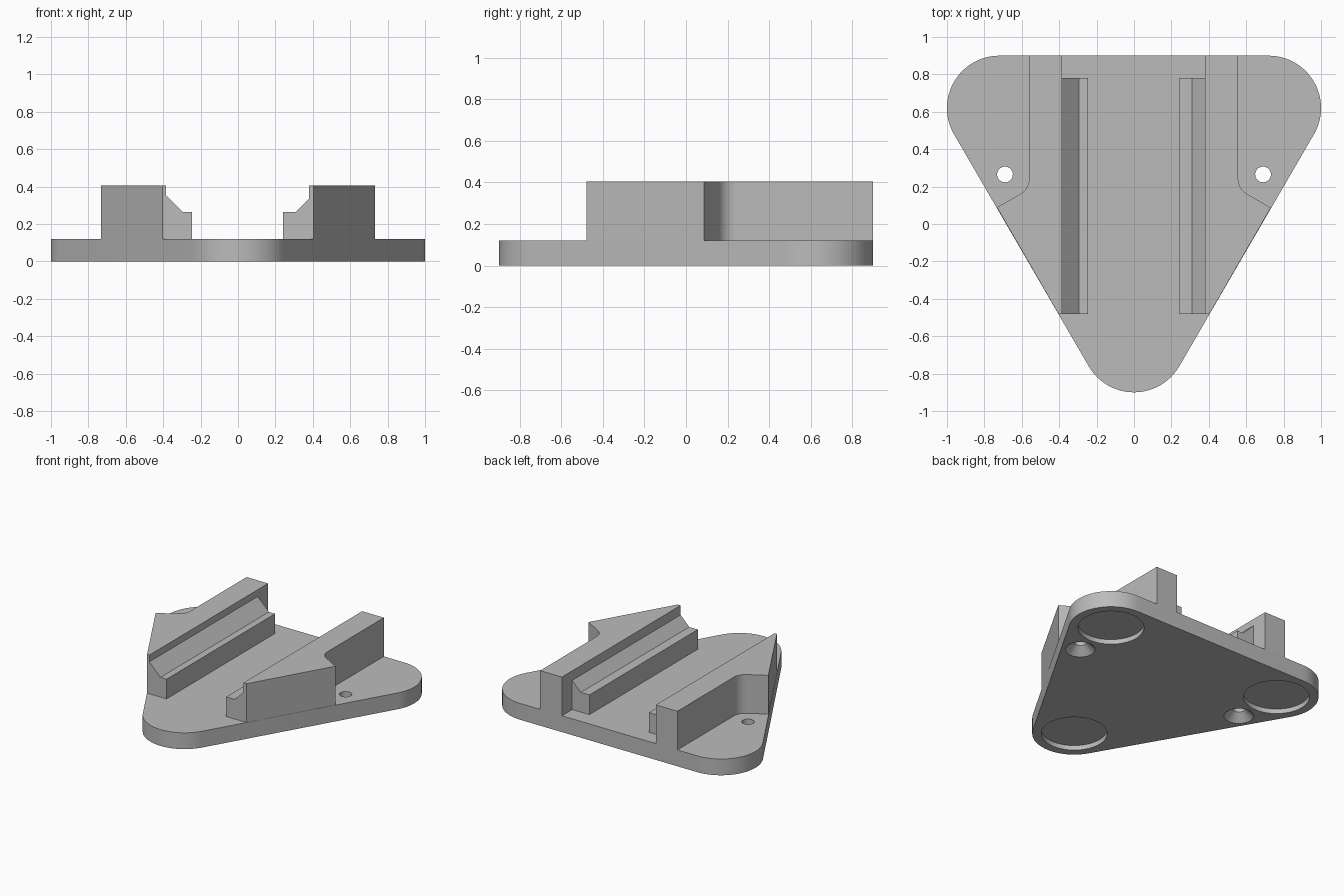
import bpy, bmesh, math

if "Cube" in bpy.data.objects:
    bpy.data.objects.remove(bpy.data.objects["Cube"], do_unlink=True)

grey = bpy.data.materials.new("plain grey")
grey.use_nodes = True
grey.diffuse_color = (0.5, 0.5, 0.5, 1)
grey.node_tree.nodes["Principled BSDF"].inputs["Base Color"].default_value = (0.5, 0.5, 0.5, 1)

PLATE_TOP = 0.12
WALL_TOP = 0.405
FRONT = -0.48
BACK = 0.9
CORNER_R = 0.28
CORNER_X, CORNER_Y = 0.72, 0.62
SLOPE = math.tan(math.radians(30))


def arc(cx, cy, r, start, end, steps):
    """Points along an arc, angles in degrees."""
    angles = [math.radians(start + (end - start) * i / steps) for i in range(steps + 1)]
    return [(cx + r * math.cos(a), cy + r * math.sin(a)) for a in angles]


def prism(name, points, offset):
    """Closed solid made by extruding a 3D outline along an offset."""
    bm = bmesh.new()
    face = bm.faces.new([bm.verts.new(p) for p in points])
    ext = bmesh.ops.extrude_face_region(bm, geom=[face])
    moved = [v for v in ext["geom"] if isinstance(v, bmesh.types.BMVert)]
    bmesh.ops.translate(bm, verts=moved, vec=offset)
    bmesh.ops.recalc_face_normals(bm, faces=bm.faces)
    return finish(name, bm)


def finish(name, bm):
    mesh = bpy.data.meshes.new(name)
    bm.to_mesh(mesh)
    bm.free()
    mesh.materials.append(grey)
    obj = bpy.data.objects.new(name, mesh)
    bpy.context.collection.objects.link(obj)
    return obj


def select_only(obj):
    bpy.ops.object.select_all(action="DESELECT")
    obj.select_set(True)
    bpy.context.view_layer.objects.active = obj


def drill(target, x, y, r_low, r_high, z_low, z_high):
    """Cut a round or tapered hole into the target."""
    bm = bmesh.new()
    bmesh.ops.create_cone(bm, cap_ends=True, segments=48, radius1=r_low, radius2=r_high,
                          depth=z_high - z_low)
    bmesh.ops.translate(bm, verts=bm.verts, vec=(x, y, (z_low + z_high) / 2))
    cutter = finish("hole_cutter", bm)
    cutter.hide_render = True
    mod = target.modifiers.new("hole", "BOOLEAN")
    mod.operation = "DIFFERENCE"
    mod.solver = "EXACT"
    mod.object = cutter
    select_only(target)
    bpy.ops.object.modifier_apply(modifier=mod.name)
    bpy.data.objects.remove(cutter, do_unlink=True)


# Rounded triangular base plate
corners = [(0, -CORNER_Y, 210), (CORNER_X, CORNER_Y, -30), (-CORNER_X, CORNER_Y, 90)]
outline = []
for cx, cy, start in corners:
    outline += arc(cx, cy, CORNER_R, start, start + 120, 24)
plate = prism("base_plate", [(x, y, 0) for x, y in outline], (0, 0, PLATE_TOP))

# Shallow round recesses under the corners
for cx, cy, _ in corners:
    drill(plate, cx, cy, 0.22, 0.22, -0.05, 0.035)

# Countersunk screw holes
for side in (-1, 1):
    drill(plate, side * 0.69, 0.265, 0.042, 0.042, -0.05, 0.2)
    drill(plate, side * 0.69, 0.265, 0.11, 0.042, -0.01, 0.055)

# Plate edge as a line, x for a given y
edge_x0 = CORNER_R * math.cos(math.radians(30))
edge_y0 = -CORNER_Y - CORNER_R / 2


def edge_x(y):
    return edge_x0 + (y - edge_y0) * SLOPE


parts = [plate]
# Side, wall inner x, wall outer x, rail slope foot x, rail inner x
for side, label, inner, outer, foot, lip in ((1, "left", 0.38, 0.557, 0.31, 0.24),
                                             (-1, "right", 0.385, 0.56, 0.295, 0.245)):
    # Side wall with a filleted notch around the screw hole
    notch_y, fillet = 0.188, 0.095
    bend = arc(outer + fillet, notch_y + fillet * SLOPE, fillet, 180, 240, 12)
    tip_y = (notch_y - SLOPE * (edge_x0 - SLOPE * edge_y0 - outer)) / (1 + SLOPE ** 2)
    wall = [(inner, FRONT), (inner, BACK), (outer, BACK)] + bend
    wall += [(edge_x(tip_y), tip_y), (edge_x(FRONT), FRONT)]
    parts.append(prism(label + "_wall", [(side * x, y, PLATE_TOP) for x, y in wall],
                       (0, 0, WALL_TOP - PLATE_TOP)))

    # Rail with a flat ledge and a sloped top against the wall
    ledge = 0.265
    profile = [(inner, PLATE_TOP), (lip, PLATE_TOP), (lip, ledge), (foot, ledge),
               (inner, ledge + inner - foot)]
    parts.append(prism(label + "_rail", [(side * x, FRONT, z) for x, z in profile],
                       (0, 0.78 - FRONT, 0)))

for part in parts:
    select_only(part)
    bpy.ops.object.shade_smooth_by_angle(angle=math.radians(25))
